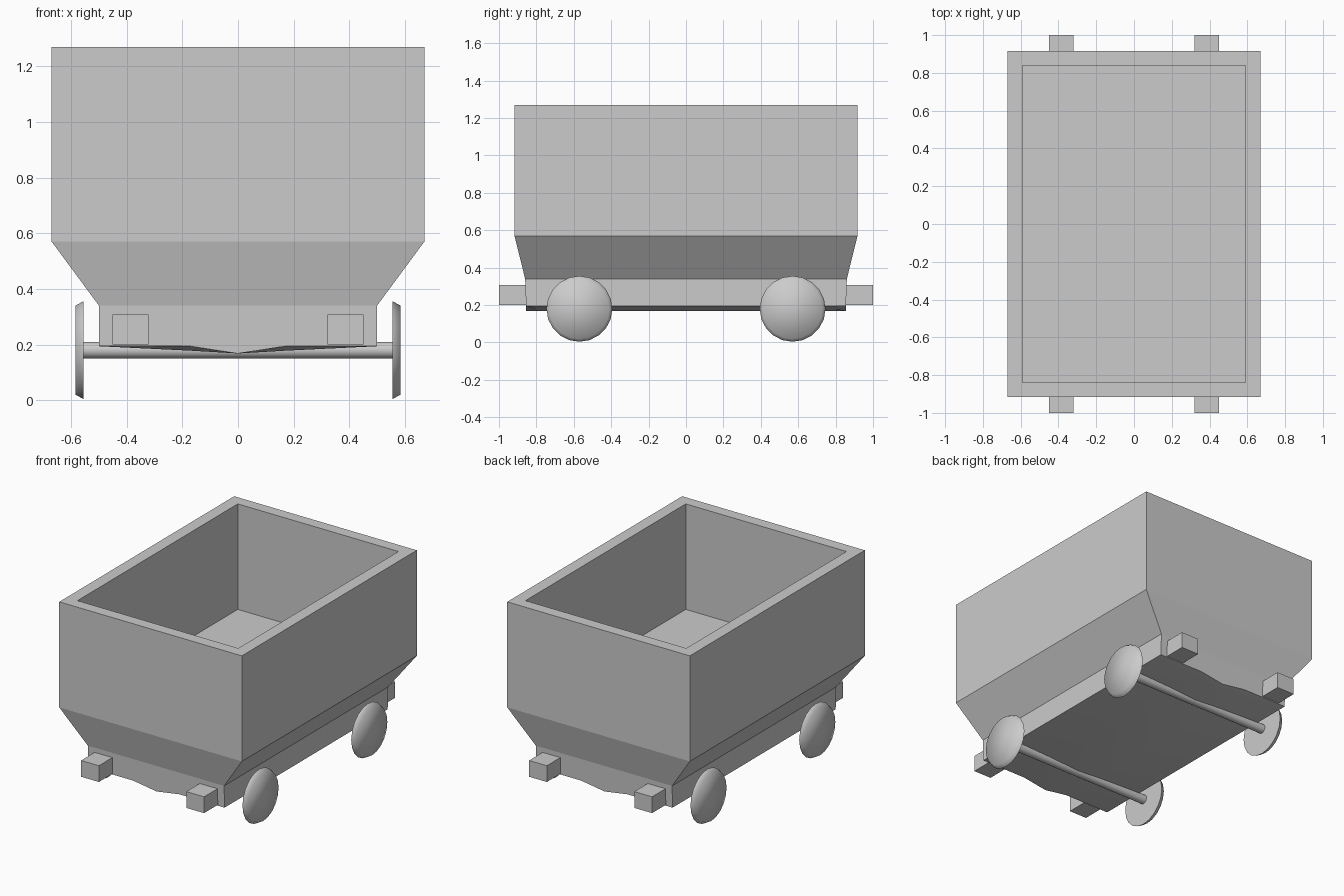
import bpy, bmesh, math

if "Cube" in bpy.data.objects:
    bpy.data.objects.remove(bpy.data.objects["Cube"])


def make_object(name, bm, smooth_angle=None):
    bmesh.ops.recalc_face_normals(bm, faces=bm.faces)
    mesh = bpy.data.meshes.new(name)
    bm.to_mesh(mesh)
    bm.free()
    obj = bpy.data.objects.new(name, mesh)
    bpy.context.collection.objects.link(obj)
    if smooth_angle is not None:
        bpy.ops.object.select_all(action='DESELECT')
        obj.select_set(True)
        bpy.context.view_layer.objects.active = obj
        bpy.ops.object.shade_smooth_by_angle(angle=math.radians(smooth_angle))
    return obj


def loft(name, rings, smooth_angle=None):
    """Skin a stack of closed rings and cap both ends."""
    bm = bmesh.new()
    loops = [[bm.verts.new(p) for p in ring] for ring in rings]
    for a, b in zip(loops, loops[1:]):
        for i in range(len(a)):
            j = (i + 1) % len(a)
            bm.faces.new((a[i], a[j], b[j], b[i]))
    bm.faces.new(loops[0])
    bm.faces.new(loops[-1])
    return make_object(name, bm, smooth_angle)


def rect(x, y, z):
    return [(-x, -y, z), (x, -y, z), (x, y, z), (-x, y, z)]


def circle(x, radius, cy, cz, sides):
    steps = [2 * math.pi * i / sides for i in range(sides)]
    return [(x, cy + radius * math.cos(a), cz + radius * math.sin(a)) for a in steps]


# Tub: inner floor, inner rim, outer rim, then the tapered lower hull
loft("tub", [rect(0.59, 0.84, 0.57), rect(0.59, 0.84, 1.27),
             rect(0.67, 0.917, 1.27), rect(0.67, 0.917, 0.57),
             rect(0.50, 0.86, 0.34)])

# Chassis: cross-sections along y, underside sagging to a shallow keel
def section(y_top, y_low, mid_z):
    under = [(0.5, 0.194), (0.17, mid_z), (0, 0.168), (-0.17, mid_z), (-0.5, 0.194)]
    return [(-0.5, y_top, 0.34), (0.5, y_top, 0.34)] + [(x, y_low, z) for x, z in under]

loft("chassis", [section(-0.86, -0.855, 0.194), section(-0.80, -0.80, 0.178),
                 section(0.80, 0.80, 0.178), section(0.86, 0.855, 0.194)], 30)

for end, sy in (("front", -1), ("back", 1)):
    # Axle
    y = 0.57 * sy
    loft(end + "_axle", [circle(-0.56, 0.03, y, 0.18, 16),
                         circle(0.56, 0.03, y, 0.18, 16)], 40)
    for side, sx in (("left", -1), ("right", 1)):
        # Wheel: tapered disc with soft shading over the rim
        loft(f"{end}_{side}_wheel", [circle(0.555 * sx, 0.176, y, 0.18, 20),
                                     circle(0.585 * sx, 0.160, y, 0.18, 20)], 80)
        # Buffer block
        bm = bmesh.new()
        bmesh.ops.create_cube(bm, size=1)
        bmesh.ops.scale(bm, vec=(0.13, 0.15, 0.108), verts=bm.verts)
        bmesh.ops.translate(bm, vec=(0.386 * sx, 0.925 * sy, 0.254), verts=bm.verts)
        make_object(f"{end}_{side}_buffer", bm)
